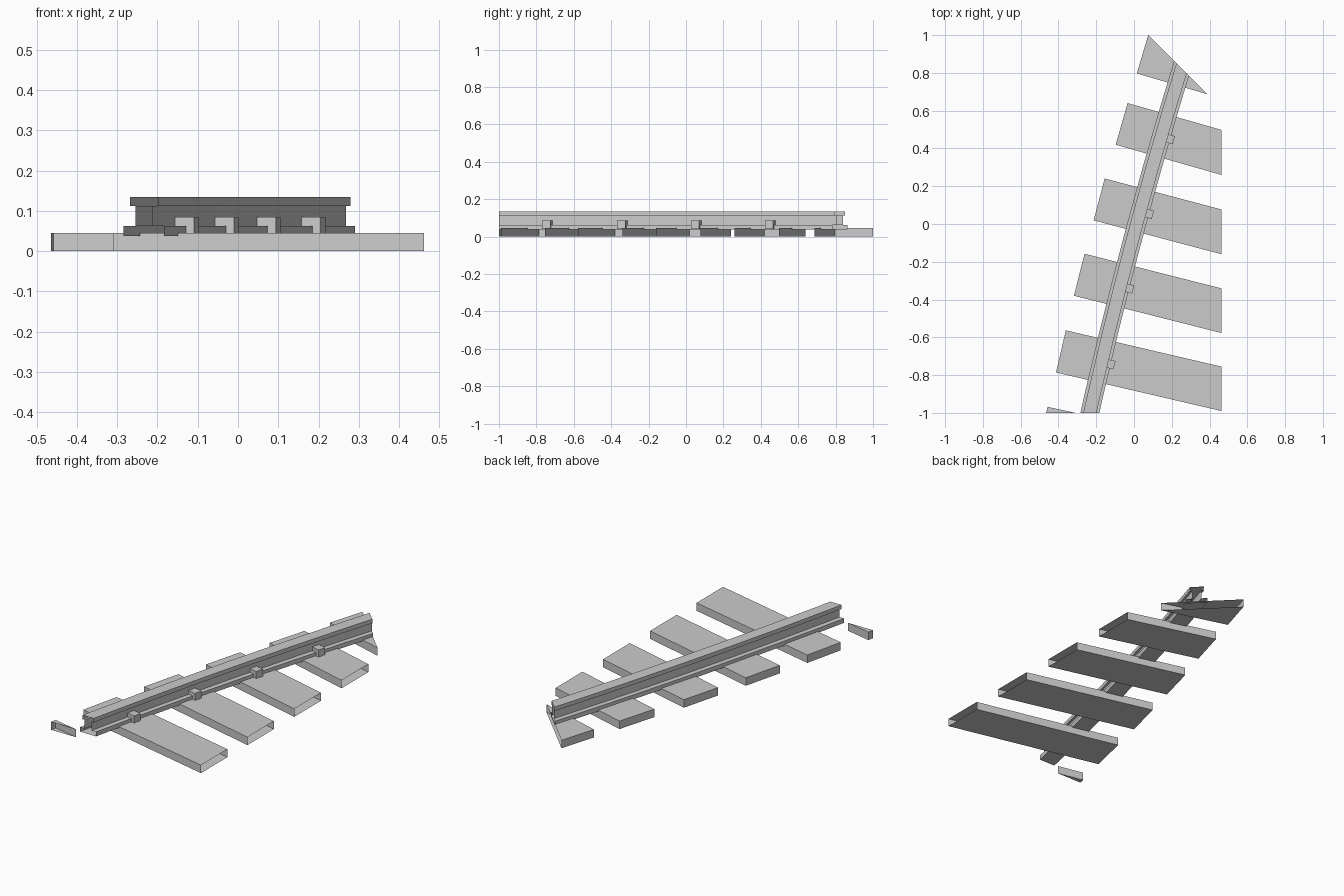
import bpy, bmesh, math
from mathutils import Vector

if "Cube" in bpy.data.objects:
    bpy.data.objects.remove(bpy.data.objects["Cube"])

# Tile borders (point, outward normal); everything outside is cut away and left open
BORDERS = [((0.4625, 0, 0), (1, 0, 0)),
           ((0, -1, 0), (0, -1, 0)),
           ((0.075, 1.0, 0), (1, 1, 0))]


def finish(name, bm):
    bmesh.ops.recalc_face_normals(bm, faces=bm.faces[:])
    for co, no in BORDERS:
        bmesh.ops.bisect_plane(bm, geom=bm.verts[:] + bm.edges[:] + bm.faces[:],
                               plane_co=co, plane_no=Vector(no).normalized(),
                               clear_outer=True)
    mesh = bpy.data.meshes.new(name)
    bm.to_mesh(mesh)
    bm.free()
    obj = bpy.data.objects.new(name, mesh)
    bpy.context.collection.objects.link(obj)


def sweep(name, profile, stations):
    """Sweep a closed (offset, z) profile through (position, side vector) stations."""
    bm = bmesh.new()
    rings = [[bm.verts.new((p.x + s.x * d, p.y + s.y * d, z)) for d, z in profile]
             for p, s in stations]
    n = len(profile)
    for a, b in zip(rings, rings[1:]):
        for i in range(n):
            j = (i + 1) % n
            bm.faces.new((a[i], a[j], b[j], b[i]))
    bm.faces.new(rings[0])
    bm.faces.new(rings[-1][::-1])
    finish(name, bm)


def track(y):
    """Point on the gently curving rail centreline and its right-hand side vector."""
    point = Vector((0.014 + 0.270 * y + 0.022 * y * y, y))
    slope = 0.270 + 0.044 * y
    return point, Vector((1, -slope)).normalized()


# Rail: I-shaped section following the curve
half = [(0.049, 0.038), (0.049, 0.063), (0.021, 0.063),
        (0.021, 0.112), (0.034, 0.112), (0.034, 0.135)]
rail_profile = half + [(-d, z) for d, z in reversed(half)]
sweep("rail", rail_profile, [track(-1.2 + 0.3 * i) for i in range(8)])

# Sleepers: (middle of the left end, slope)
sleepers = [(0.0475, 0.907, 0.295), (-0.0655, 0.530, 0.286), (-0.1845, 0.130, 0.265),
            (-0.290, -0.2685, 0.253), (-0.387, -0.6745, 0.233), (-0.482, -1.080, 0.215)]
for i, (x, y, slope) in enumerate(sleepers):
    along = Vector((1, -slope)).normalized()
    across = Vector((-along.y, along.x))
    start = Vector((x, y))
    section = [(-0.1145, 0), (0.1145, 0), (0.1145, 0.045), (-0.1145, 0.045)]
    sweep(f"sleeper_{i + 1}", section, [(start, across), (start + along * 1.5, across)])

# Rail clips: hooks over the right side of the rail foot
clip_profile = [(0.021, 0.063), (0.049, 0.063), (0.049, 0.040),
                (0.070, 0.040), (0.070, 0.085), (0.021, 0.085)]
for i, y in enumerate((0.463, 0.067, -0.329, -0.731)):
    point, side = track(y)
    forward = Vector((-side.y, side.x))
    sweep(f"rail_clip_{i + 1}", clip_profile,
          [(point - forward * 0.0225, side), (point + forward * 0.0225, side)])
